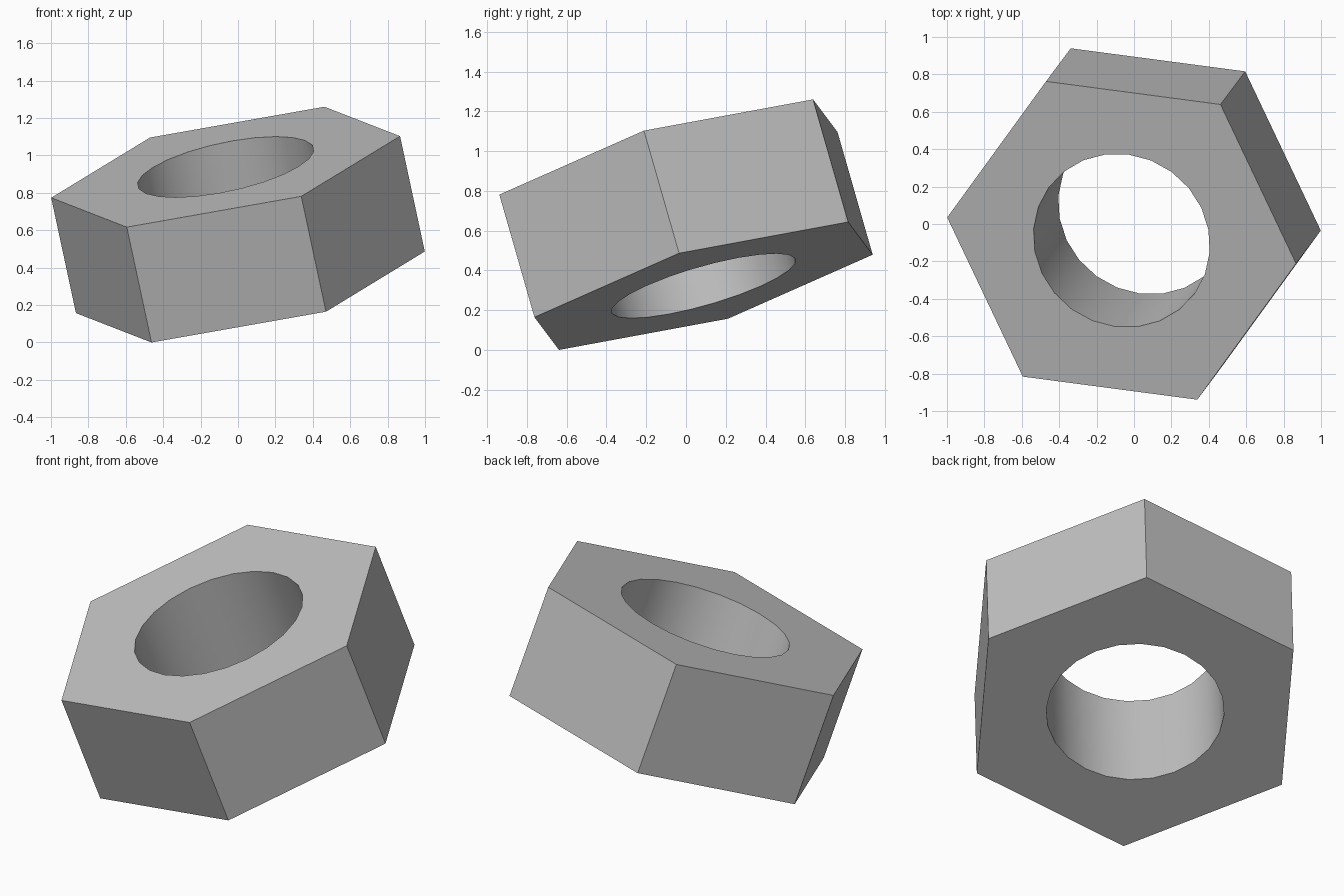
import bpy, bmesh
from math import cos, sin, tau
from mathutils import Vector, Matrix

cube = bpy.data.objects.get("Cube")
if cube:
    bpy.data.objects.remove(cube, do_unlink=True)

HEX_RADIUS, HOLE_RADIUS, HEIGHT = 0.955, 0.482, 0.655
HOLE_SIDES = 24

steel = bpy.data.materials.new("grey_steel")
steel.use_nodes = True
colour = (0.53, 0.53, 0.53, 1)
steel.diffuse_color = colour
steel.node_tree.nodes["Principled BSDF"].inputs["Base Color"].default_value = colour


def ring(bm, radius, sides, z):
    """Closed loop of edges around the nut axis."""
    verts = [bm.verts.new((radius * cos(tau * i / sides), radius * sin(tau * i / sides), z))
             for i in range(sides)]
    return [bm.edges.new((verts[i], verts[(i + 1) % sides])) for i in range(sides)]


# Hexagonal cap with a round hole, extruded into the nut body
bm = bmesh.new()
outline = ring(bm, HEX_RADIUS, 6, -HEIGHT / 2)
hole = ring(bm, HOLE_RADIUS, HOLE_SIDES, -HEIGHT / 2)
bmesh.ops.triangle_fill(bm, edges=outline + hole, use_beauty=True)
top = bmesh.ops.extrude_face_region(bm, geom=bm.faces[:], use_keep_orig=True)
bmesh.ops.translate(bm, vec=(0, 0, HEIGHT),
                    verts=[g for g in top["geom"] if isinstance(g, bmesh.types.BMVert)])
bmesh.ops.recalc_face_normals(bm, faces=bm.faces[:])
bmesh.ops.dissolve_limit(bm, angle_limit=0.01, verts=bm.verts[:], edges=bm.edges[:])

# Tilt: axis direction plus the direction of one hexagon corner
axis = Vector((-0.202, -0.27, 0.942)).normalized()
corner = Vector((0.9325, -0.1225, 0.162))
corner = (corner - axis * corner.dot(axis)).normalized()
tilt = Matrix((corner, axis.cross(corner), axis)).transposed()
bmesh.ops.rotate(bm, cent=(0, 0, 0), matrix=tilt, verts=bm.verts[:])
lowest = min(v.co.z for v in bm.verts)
bmesh.ops.translate(bm, vec=(0, 0, -lowest), verts=bm.verts[:])

mesh = bpy.data.meshes.new("hex_nut")
bm.to_mesh(mesh)
bm.free()
mesh.materials.append(steel)
nut = bpy.data.objects.new("hex_nut", mesh)
bpy.context.collection.objects.link(nut)

# Smooth bore, sharp outer edges
bpy.ops.object.select_all(action="DESELECT")
nut.select_set(True)
bpy.context.view_layer.objects.active = nut
bpy.ops.object.shade_smooth_by_angle(angle=0.52)
